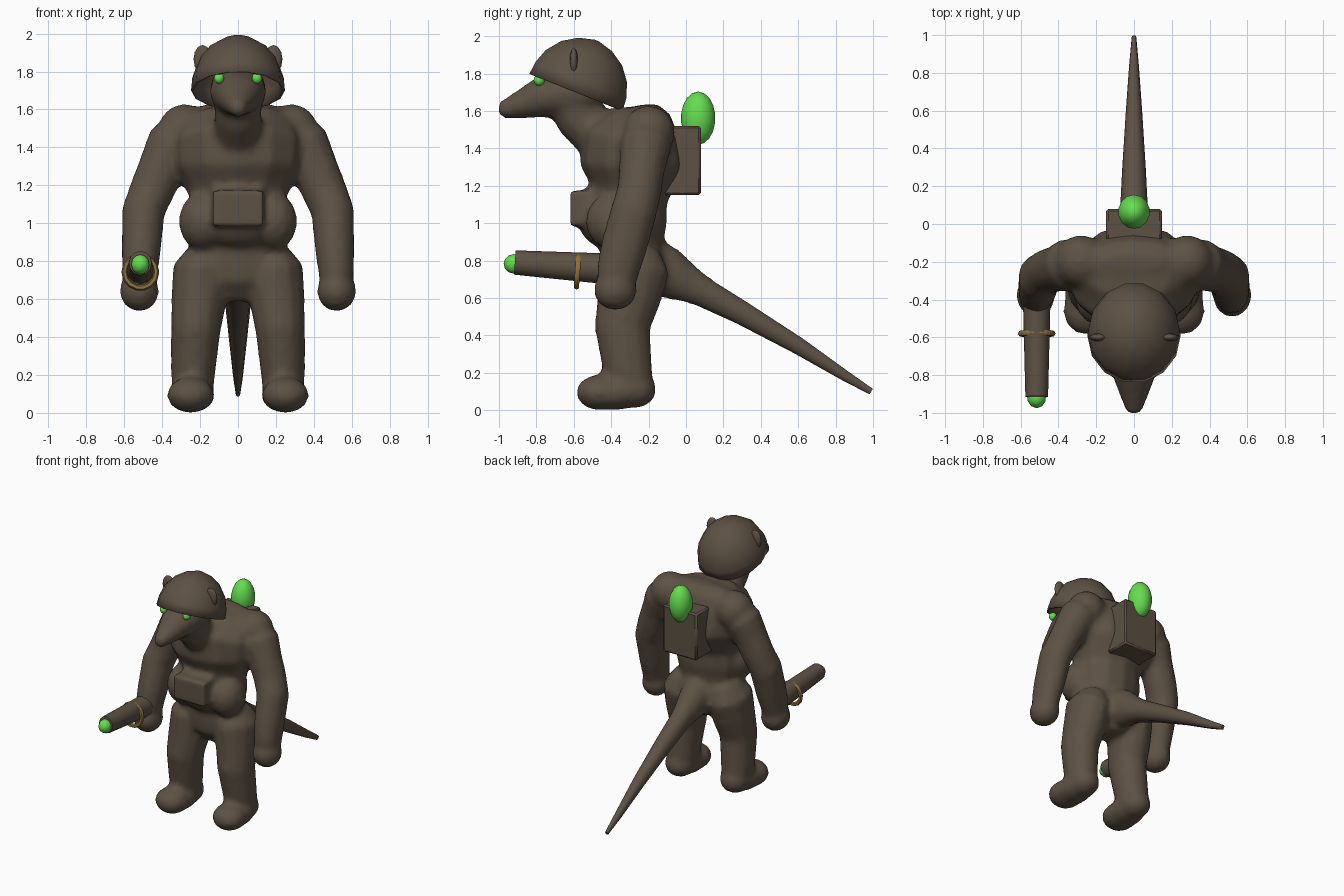
import bpy, bmesh, math
from mathutils import Vector, Matrix

cube = bpy.data.objects.get("Cube")
if cube:
    bpy.data.objects.remove(cube, do_unlink=True)


def material(name, rgb):
    m = bpy.data.materials.new(name)
    m.use_nodes = True
    m.diffuse_color = (*rgb, 1)
    m.node_tree.nodes["Principled BSDF"].inputs["Base Color"].default_value = (*rgb, 1)
    return m


BROWN = material("dark brown", (0.11, 0.083, 0.058))
GREEN = material("glowing green", (0.13, 0.72, 0.08))
GOLD = material("dull gold", (0.27, 0.165, 0.045))


def finish(name, bm, mat, angle=60):
    """Turn a bmesh into a shaded object."""
    bmesh.ops.recalc_face_normals(bm, faces=bm.faces)
    me = bpy.data.meshes.new(name)
    bm.to_mesh(me)
    bm.free()
    me.materials.append(mat)
    ob = bpy.data.objects.new(name, me)
    bpy.context.collection.objects.link(ob)
    bpy.ops.object.select_all(action="DESELECT")
    ob.select_set(True)
    bpy.context.view_layer.objects.active = ob
    bpy.ops.object.shade_smooth_by_angle(angle=math.radians(angle))
    return ob


def loft(bm, stations, sides=12, cap=True):
    """Skin elliptical rings; each station is x, y, z, half width, half depth."""
    pts = [Vector(s[:3]) for s in stations]
    rings = []
    for i, s in enumerate(stations):
        t = (pts[min(i + 1, len(pts) - 1)] - pts[max(i - 1, 0)]).normalized()
        u = Vector((1, 0, 0))
        u = (u - t * u.dot(t)).normalized()
        v = t.cross(u)
        angles = [2 * math.pi * k / sides for k in range(sides)]
        rings.append([bm.verts.new(pts[i] + u * s[3] * math.cos(a) + v * s[4] * math.sin(a))
                      for a in angles])
    for a, b in zip(rings, rings[1:]):
        for k in range(sides):
            n = (k + 1) % sides
            bm.faces.new((a[k], a[n], b[n], b[k]))
    bm.faces.new(rings[-1])
    if cap:
        bm.faces.new(rings[0])


def ball(bm, centre, radii, seg=12):
    mat = Matrix.Translation(centre) @ Matrix.Diagonal((*radii, 1))
    bmesh.ops.create_uvsphere(bm, u_segments=seg, v_segments=seg * 2 // 3, radius=1, matrix=mat)


def box(bm, centre, size):
    bmesh.ops.create_cube(bm, size=1, matrix=Matrix.Translation(centre) @ Matrix.Diagonal((*size, 1)))


# Body: overlapping volumes fused into one skin
bm = bmesh.new()
loft(bm, [(0, -.27, .59, .08, .10), (0, -.27, .70, .27, .18), (0, -.28, .80, .28, .18),
          (0, -.29, .87, .23, .17), (0, -.30, 1.0, .26, .20), (0, -.30, 1.12, .25, .20),
          (0, -.29, 1.2, .29, .23), (0, -.285, 1.3, .345, .285), (0, -.28, 1.42, .35, .29),
          (0, -.21, 1.53, .31, .20), (0, -.19, 1.6, .25, .11), (0, -.19, 1.635, .15, .04)])
# Neck
loft(bm, [(0, -.32, 1.34, .14, .15), (0, -.46, 1.46, .13, .135),
          (0, -.57, 1.57, .125, .135), (0, -.63, 1.68, .13, .13)])
# Head and snout
loft(bm, [(0, -.45, 1.71, .09, .09), (0, -.54, 1.71, .15, .14), (0, -.68, 1.69, .15, .13),
          (0, -.78, 1.67, .125, .11), (0, -.9, 1.63, .08, .072),
          (0, -.97, 1.61, .052, .052), (0, -1.005, 1.608, .036, .036)])
# Belly and belt pouches
ball(bm, (0, -.40, .99), (.22, .17, .13))
box(bm, (0, -.52, 1.08), (.265, .195, .19))
# Tail root
loft(bm, [(0, -.26, .80, .13, .16), (0, -.10, .735, .115, .14), (0, .03, .665, .083, .097),
          (0, .16, .598, .066, .072)])
for s in (-1, 1):
    ball(bm, (s * .185, -.39, 1.01), (.13, .15, .155))
    # Shoulder, arm and hand
    ball(bm, (s * .28, -.20, 1.485), (.145, .145, .145))
    loft(bm, [(s * .27, -.20, 1.50, .10, .11), (s * .345, -.215, 1.42, .14, .14),
              (s * .40, -.235, 1.3, .125, .125), (s * .455, -.25, 1.17, .12, .12),
              (s * .50, -.28, 1.06, .115, .125), (s * .51, -.335, .86, .105, .125),
              (s * .518, -.365, .74, .095, .115), (s * .52, -.375, .65, .085, .10)])
    ball(bm, (s * .52, -.378, .642), (.106, .118, .108))
    # Leg
    loft(bm, [(s * .17, -.27, .86, .09, .13), (s * .195, -.275, .76, .15, .19),
              (s * .205, -.305, .6, .148, .172), (s * .222, -.34, .44, .132, .15),
              (s * .235, -.315, .24, .12, .135), (s * .24, -.29, .10, .11, .12)])
    # Foot
    ball(bm, (s * .24, -.28, .11), (.115, .125, .10))
    ball(bm, (s * .25, -.46, .095), (.127, .13, .096))
    loft(bm, [(s * .24, -.24, .11, .105, .085), (s * .245, -.36, .095, .125, .095),
              (s * .25, -.48, .09, .12, .09)])
body = finish("body", bm, BROWN, 180)
remesh = body.modifiers.new("fuse", "REMESH")
remesh.mode = "VOXEL"
remesh.voxel_size = 0.022
remesh.use_smooth_shade = True
soft = body.modifiers.new("soften", "SMOOTH")
soft.factor = 0.5
soft.iterations = 5

# Tail
bm = bmesh.new()
loft(bm, [(0, -.10, .735, .09, .10), (0, .03, .665, .076, .088), (0, .3, .52, .062, .066),
          (0, .6, .345, .043, .048), (0, .85, .185, .025, .03), (0, .99, .1, .012, .018)], 10)
finish("tail", bm, BROWN)

# Helmet: tilted dome with an open rim
bm = bmesh.new()
lift = Vector((0, .37, .93))
centre = Vector((0, -.588, 1.70))
rows = [(.275, 0), (.268, .07), (.24, .15), (.18, .225), (.10, .275), (.012, .298)]
loft(bm, [(*(centre + lift * h), r * .9, r) for r, h in rows], 14, cap=False)
helmet = finish("helmet", bm, BROWN)
shell = helmet.modifiers.new("thickness", "SOLIDIFY")
shell.thickness = 0.012

# Ears and eyes
for s, side in ((-1, "right"), (1, "left")):
    bm = bmesh.new()
    ball(bm, (s * .187, -.6, 1.865), (.05, .022, .075), 10)
    finish(side + "_ear", bm, BROWN)
    bm = bmesh.new()
    ball(bm, (s * .1, -.785, 1.765), (.028, .03, .03), 10)
    finish(side + "_eye", bm, GREEN)

# Backpack and its bulb
bm = bmesh.new()
box(bm, (0, -.02, 1.335), (.295, .2, .37))
pack = finish("backpack", bm, BROWN, 30)
edge = pack.modifiers.new("edge", "BEVEL")
edge.width = 0.012
bm = bmesh.new()
ball(bm, (0, .065, 1.562), (.085, .092, .142), 14)
finish("backpack_bulb", bm, GREEN)

# Blaster: barrel, glowing tip, ring
bm = bmesh.new()
loft(bm, [(-.515, -.40, .755, .073, .083), (-.515, -.915, .79, .06, .065)], 12)
finish("blaster_barrel", bm, BROWN, 40)
bm = bmesh.new()
ball(bm, (-.515, -.92, .783), (.05, .055, .052), 10)
finish("blaster_tip", bm, GREEN)
bpy.ops.mesh.primitive_torus_add(major_segments=14, minor_segments=6, major_radius=.084,
                                 minor_radius=.016, location=(-.515, -.58, .743),
                                 rotation=(math.radians(86), 0, 0))
ring = bpy.context.object
ring.name = "blaster_ring"
ring.data.materials.append(GOLD)
bpy.ops.object.shade_smooth_by_angle(angle=math.radians(60))
